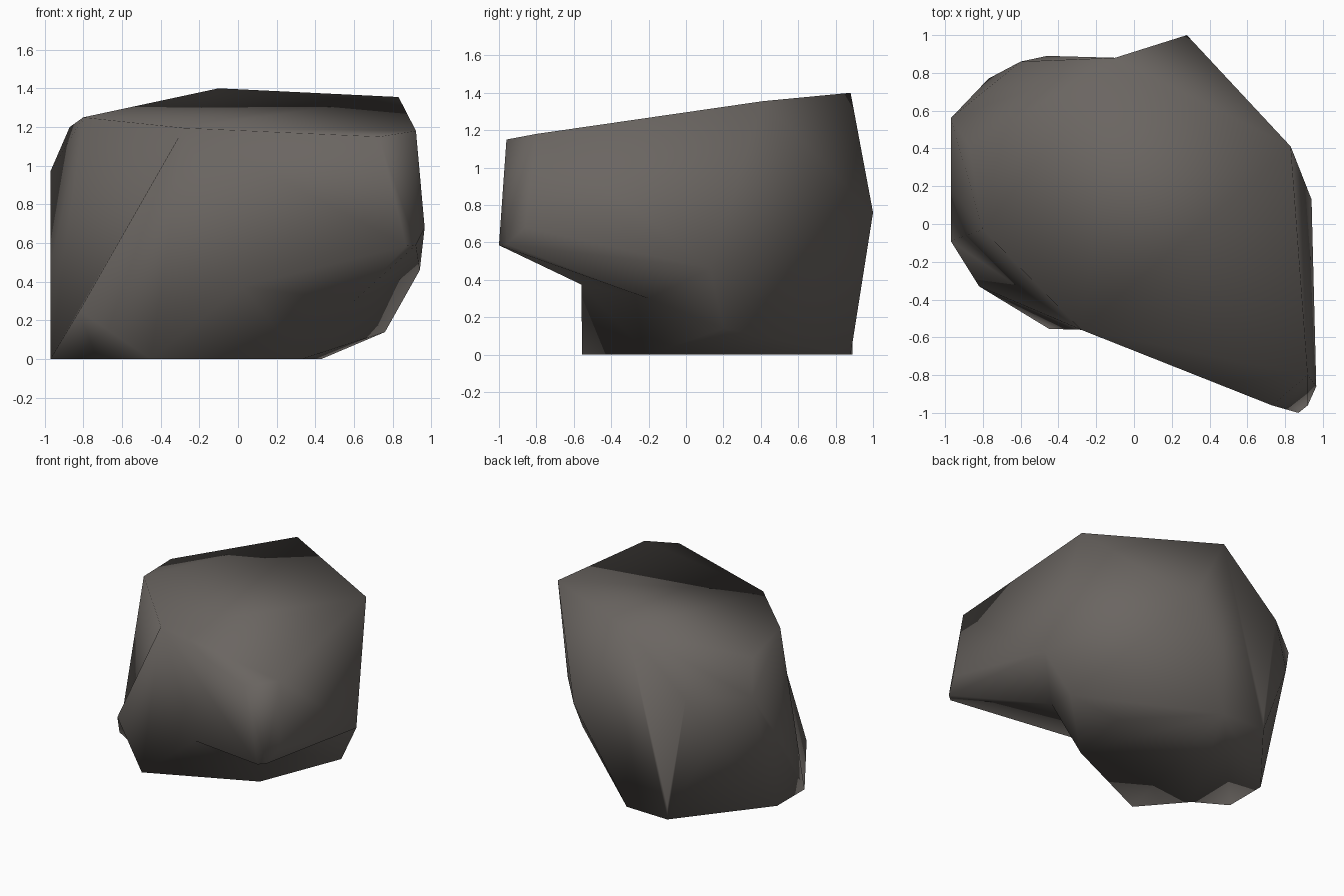
import bpy, bmesh
from mathutils import Vector

if "Cube" in bpy.data.objects:
    bpy.data.objects.remove(bpy.data.objects["Cube"])


def hull_bm(points):
    """Convex lump from a few corner points."""
    bm = bmesh.new()
    for p in points:
        bm.verts.new(p)
    res = bmesh.ops.convex_hull(bm, input=bm.verts[:])
    junk = {g for g in res["geom_interior"] + res["geom_unused"]
            if isinstance(g, bmesh.types.BMVert) and g.is_valid}
    bmesh.ops.delete(bm, geom=list(junk), context='VERTS')
    bmesh.ops.triangulate(bm, faces=bm.faces[:])
    return bm


def to_object(name, bm):
    bmesh.ops.recalc_face_normals(bm, faces=bm.faces[:])
    me = bpy.data.meshes.new(name)
    bm.to_mesh(me)
    bm.free()
    ob = bpy.data.objects.new(name, me)
    bpy.context.collection.objects.link(ob)
    return ob


def find_edge(bm, a, b):
    def near(p):
        return min(bm.verts, key=lambda v: (v.co - Vector(p)).length)
    return bm.edges.get((near(a), near(b)))


# named corners used by more than one lump
top_back, top_right = (-0.1, 0.88, 1.40), (0.83, 0.41, 1.355)
top_left, top_front = (-0.8, -0.03, 1.25), (-0.28, -0.56, 1.195)
right_low, under_front, under_right = (0.94, 0.13, 0.46), (0.02, -0.56, 0.375), (0.6, -0.2, 0.3)
shared = [top_back, top_right, top_left, top_front, right_low, under_front, under_right]
foot_back, foot_right, toe_right = (-0.1, 0.88, 0), (0.43, 0.33, 0), (0.76, 0.2, 0.14)
foot_front, foot_left = (-0.45, -0.555, 0), (-0.97, -0.09, 0)
bulge, left_mid = (-0.82, -0.33, 0.25), (-0.97, 0.19, 0.48)

# main lump
bm = hull_bm(shared + [
    foot_back, foot_right, toe_right, foot_front, foot_left, bulge, left_mid,
    (0.33, -0.2, 0), (-0.97, 0.25, 0), (-0.46, 0.89, 0), (-0.46, 0.89, 0.1),
    (-0.97, 0.56, 0.97), (-0.87, 0.41, 1.2), (-0.77, 0.77, 0.66), (-0.6, 0.86, 0.97)])
# valley on the left side
e = find_edge(bm, top_left, bulge)
if e:
    bmesh.ops.rotate_edges(bm, edges=[e])
# small dent in the foot under the bulge
e = find_edge(bm, foot_front, foot_left)
if e:
    _, v = bmesh.utils.edge_split(e, e.verts[0], 0.5)
    v.co = (-0.73, -0.23, 0)
    bmesh.ops.triangulate(bm, faces=bm.faces[:])
rock = to_object("boulder", bm)

# overhanging prow and back ridge
prow = to_object("prow_helper", hull_bm(shared + [
    (0.92, -0.8, 1.18), (0.73, -0.96, 1.15), (0.965, -0.86, 0.68),
    (0.92, -0.96, 0.59), (0.87, -1.0, 0.585)]))
ridge = to_object("ridge_helper", hull_bm([
    top_back, top_right, right_low, foot_back, foot_right, toe_right, (0.28, 1.0, 0.76)]))

# fuse the lumps into one skin
for part in (prow, ridge):
    mod = rock.modifiers.new("fuse", 'BOOLEAN')
    mod.operation = 'UNION'
    mod.solver = 'EXACT'
    mod.object = part
dg = bpy.context.evaluated_depsgraph_get()
fused = bpy.data.meshes.new_from_object(rock.evaluated_get(dg))
rock.modifiers.clear()
rock.data = fused
for part in (prow, ridge):
    bpy.data.objects.remove(part)

# weld slivers and shade smooth
bm = bmesh.new()
bm.from_mesh(fused)
bmesh.ops.remove_doubles(bm, verts=bm.verts[:], dist=0.015)
bmesh.ops.triangulate(bm, faces=bm.faces[:])
bmesh.ops.recalc_face_normals(bm, faces=bm.faces[:])
for f in bm.faces:
    f.smooth = True
bm.to_mesh(fused)
bm.free()

# single stone colour
stone = bpy.data.materials.new("dark stone")
stone.diffuse_color = (0.145, 0.131, 0.12, 1)
stone.use_nodes = True
stone.node_tree.nodes["Principled BSDF"].inputs["Base Color"].default_value = stone.diffuse_color
fused.materials.clear()
fused.materials.append(stone)
